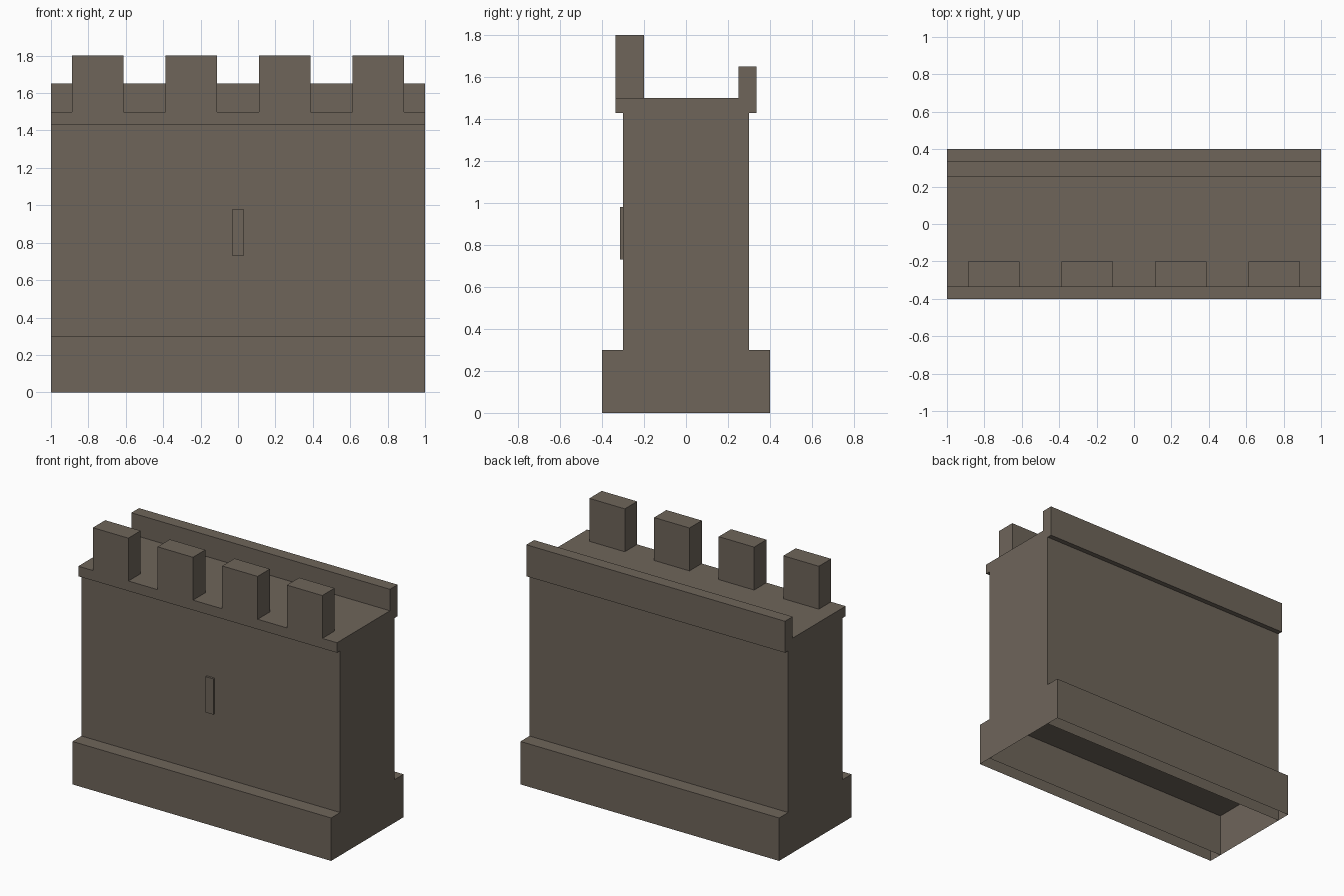
import bpy
import bmesh

cube = bpy.data.objects.get("Cube")
if cube:
    bpy.data.objects.remove(cube, do_unlink=True)

# Single stone colour
stone = bpy.data.materials.new("weathered_stone")
stone.use_nodes = True
colour = (0.156, 0.130, 0.102, 1)
stone.diffuse_color = colour
stone.node_tree.nodes["Principled BSDF"].inputs["Base Color"].default_value = colour

HALF_LENGTH = 1.0
BASE_TOP = 0.3
WALL_Y = 0.3
WALK_Z = 1.5
CORNICE_Y = 0.335


def add_object(name, bm):
    mesh = bpy.data.meshes.new(name)
    bm.to_mesh(mesh)
    bm.free()
    mesh.materials.append(stone)
    obj = bpy.data.objects.new(name, mesh)
    bpy.context.collection.objects.link(obj)
    return obj


def box(name, low, high):
    bm = bmesh.new()
    bmesh.ops.create_cube(bm, size=1)
    for v in bm.verts:
        v.co = [a if c < 0 else b for c, a, b in zip(v.co, low, high)]
    return add_object(name, bm)


def sweep(name, profile):
    """Run an open (y, z) profile along x, with a cap at each end."""
    bm = bmesh.new()
    right, left = [[bm.verts.new((x, y, z)) for y, z in profile]
                   for x in (-HALF_LENGTH, HALF_LENGTH)]
    for i in range(len(profile) - 1):
        bm.faces.new((right[i], left[i], left[i + 1], right[i + 1]))
    bm.faces.new(right)
    bm.faces.new(left[::-1])
    bmesh.ops.recalc_face_normals(bm, faces=bm.faces)
    return add_object(name, bm)


# Plinth, wall, cornice, walkway and rear parapet; open underneath
sweep("wall_section", [
    (-0.4, 0), (-0.4, BASE_TOP), (-WALL_Y, BASE_TOP), (-WALL_Y, 1.43),
    (-CORNICE_Y, 1.43), (-CORNICE_Y, WALK_Z), (0.25, WALK_Z), (0.25, 1.65),
    (CORNICE_Y, 1.65), (CORNICE_Y, 1.43), (WALL_Y, 1.43),
    (WALL_Y, BASE_TOP), (0.4, BASE_TOP), (0.4, 0)])

# Hollow under the plinth: two inner walls and a ceiling
bm = bmesh.new()
rows = [(-WALL_Y, 0), (-WALL_Y, BASE_TOP), (WALL_Y, BASE_TOP), (WALL_Y, 0)]
edge = [[bm.verts.new((x, y, z)) for x in (-HALF_LENGTH, HALF_LENGTH)] for y, z in rows]
for a, b in zip(edge, edge[1:]):
    bm.faces.new((a[0], b[0], b[1], a[1]))
add_object("plinth_hollow", bm)

# Front merlons
for i in range(4):
    x = -0.75 + 0.5 * i
    box(f"merlon_{i + 1}", (x - 0.137, -CORNICE_Y - 0.001, WALK_Z), (x + 0.137, -0.2, 1.8))

# Raised arrow slit on the front
box("arrow_slit", (-0.03, -0.315, 0.73), (0.03, -WALL_Y, 0.98))
